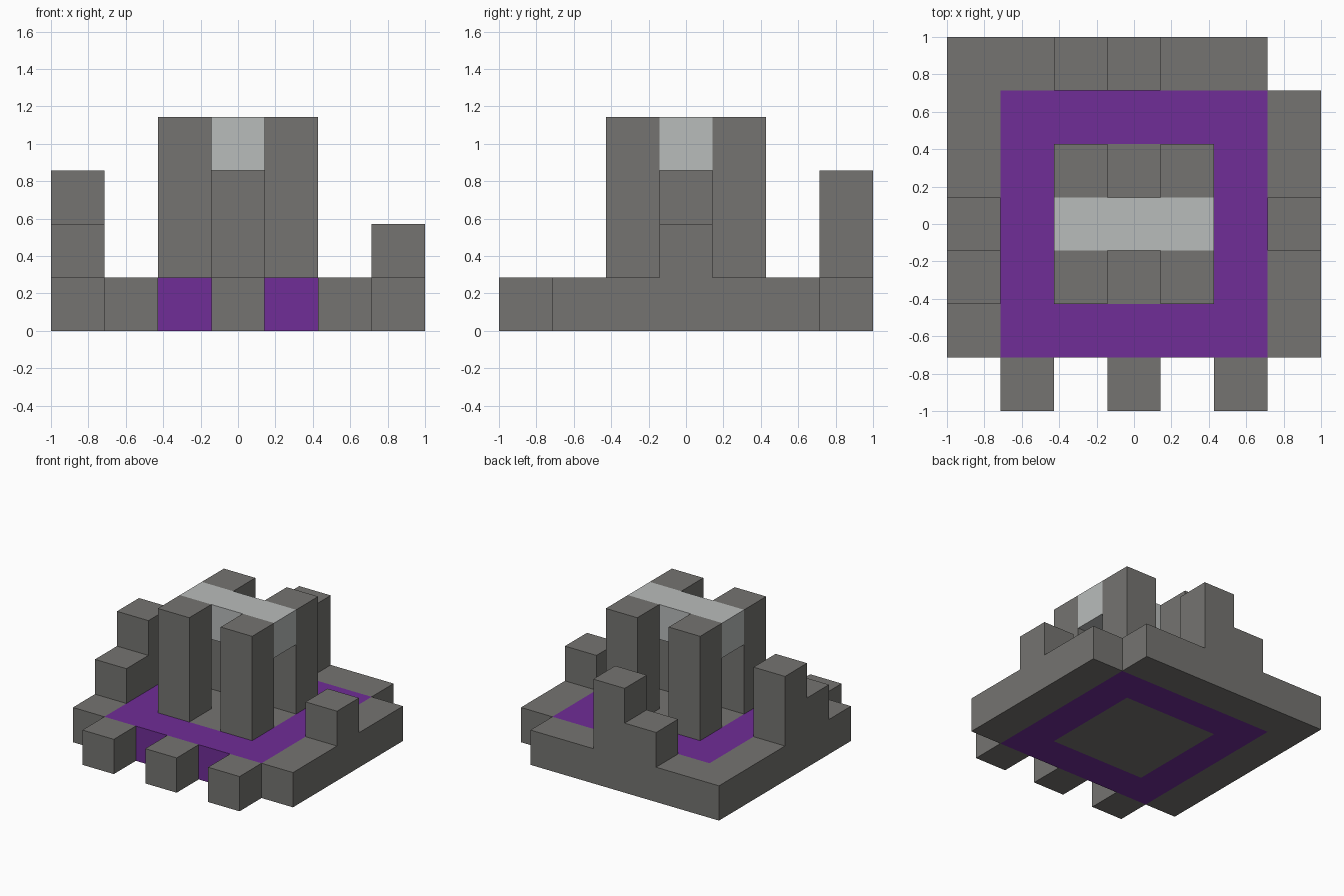
import bpy
import bmesh
from mathutils import Vector

cube = bpy.data.objects.get("Cube")
if cube:
    bpy.data.objects.remove(cube, do_unlink=True)

U = 2 / 7  # edge length of one block


def material(name, rgb):
    mat = bpy.data.materials.new(name)
    mat.use_nodes = True
    color = (*rgb, 1)
    mat.diffuse_color = color
    mat.node_tree.nodes["Principled BSDF"].inputs["Base Color"].default_value = color
    return mat


stone = material("stone_grey", (0.178, 0.174, 0.164))
purple = material("purple", (0.162, 0.026, 0.310))
pale = material("pale_grey", (0.485, 0.503, 0.497))


def cells(xs, ys, zs):
    return {(x, y, z) for x in xs for y in ys for z in zs}


def stack(x, y, top):
    """Blocks standing on the base layer, up to the given layer."""
    return cells([x], [y], range(1, top))


ONE = range(-1, 2)
TWO = range(-2, 3)
GROUND = [0]

# Base layer: floor, coloured channel, outer walls and front teeth
floor = cells(ONE, ONE, GROUND)
channel = cells(TWO, TWO, GROUND) - floor
left_wall = cells([3], TWO, GROUND) | stack(3, 0, 2)
right_wall = cells([-3], range(-2, 4), GROUND) | stack(-3, 0, 3) | stack(-3, -1, 2)
back_wall = cells(TWO, [3], GROUND) | stack(0, 3, 3) | stack(-1, 3, 2)

parts = [
    ("centre_floor", floor, stone),
    ("channel", channel, purple),
    ("left_wall", left_wall, stone),
    ("right_wall", right_wall, stone),
    ("back_wall", back_wall, stone),
    ("top_beam", cells(ONE, [0], [3]), pale),
]
for side, x in (("right", -2), ("middle", 0), ("left", 2)):
    parts.append((f"{side}_front_tooth", cells([x], [-3], GROUND), stone))

# Four corner pillars carrying the beam
for side, x in (("right", -1), ("left", 1)):
    for end, y in (("front", -1), ("back", 1)):
        parts.append((f"{end}_{side}_pillar", stack(x, y, 4), stone))

occupied = set().union(*(blocks for _, blocks, _ in parts))


def build(name, blocks, mat):
    """Make one part from blocks, keeping only the exposed faces."""
    bm = bmesh.new()
    for cell in sorted(blocks):
        centre = Vector(cell) + Vector((0, 0, 0.5))
        for axis in range(3):
            for sign in (-1, 1):
                n = Vector((0, 0, 0))
                n[axis] = sign
                if tuple(int(c + d) for c, d in zip(cell, n)) in occupied:
                    continue
                a = Vector((0, 0, 0))
                a[(axis + 1) % 3] = 0.5
                b = n.cross(a)
                mid = centre + n / 2
                ring = (mid - a - b, mid + a - b, mid + a + b, mid - a + b)
                bm.faces.new([bm.verts.new(p * U) for p in ring])
    bmesh.ops.remove_doubles(bm, verts=bm.verts, dist=U / 100)
    mesh = bpy.data.meshes.new(name)
    bm.to_mesh(mesh)
    bm.free()
    mesh.materials.append(mat)
    bpy.context.collection.objects.link(bpy.data.objects.new(name, mesh))


for part in parts:
    build(*part)
